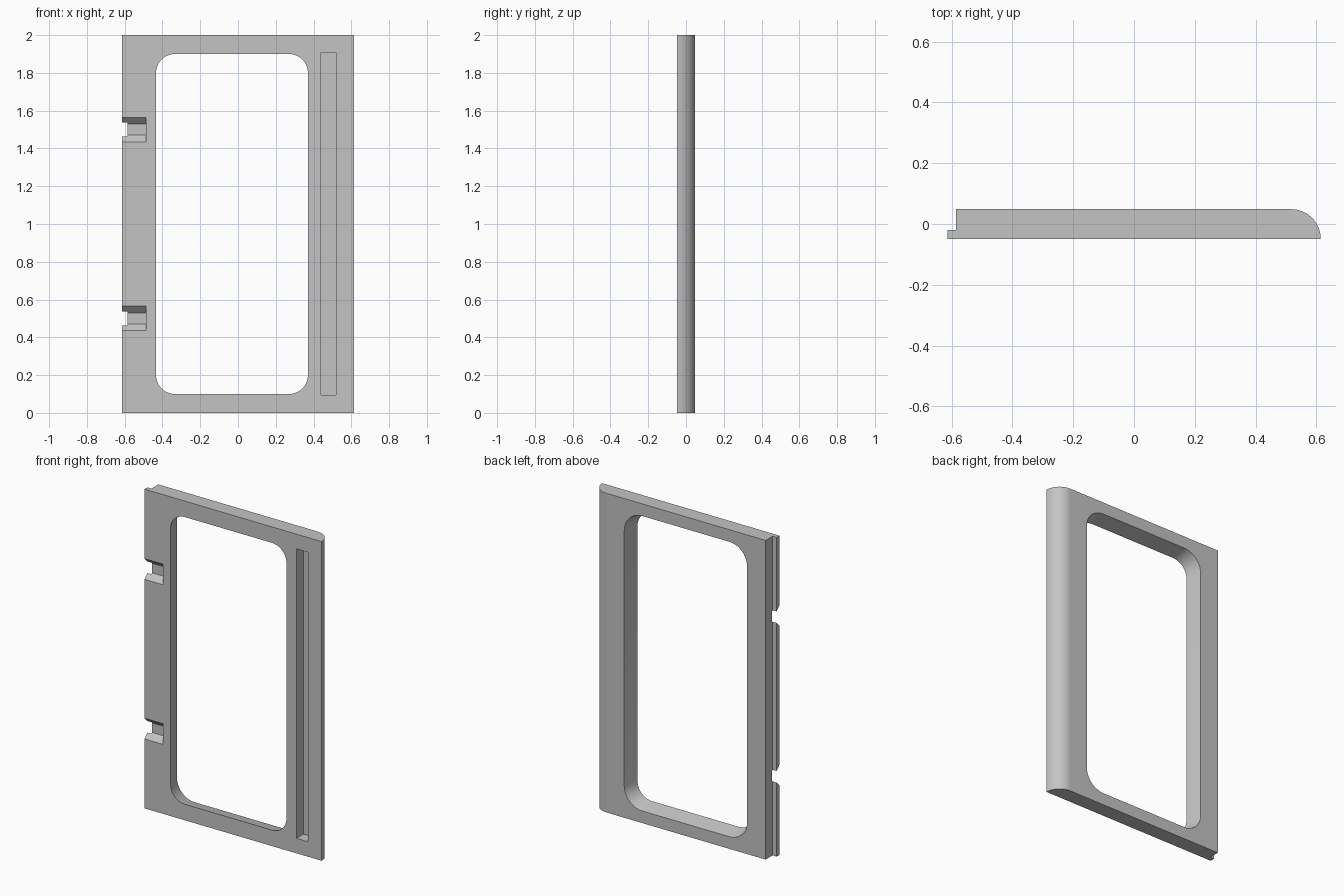
import bpy, bmesh, math
from mathutils import Vector

cube = bpy.data.objects.get("Cube")
if cube:
    bpy.data.objects.remove(cube, do_unlink=True)

HALF_T = 0.0487          # half thickness
LEFT, RIGHT = -0.614, 0.614
HEIGHT = 2.0

grey = bpy.data.materials.new("plain grey")
grey.use_nodes = True
grey.diffuse_color = (0.55, 0.55, 0.55, 1)
grey.node_tree.nodes["Principled BSDF"].inputs["Base Color"].default_value = (0.55, 0.55, 0.55, 1)


def loft(name, ring_a, ring_b):
    """Closed solid between two matching rings of points."""
    bm = bmesh.new()
    a = [bm.verts.new(p) for p in ring_a]
    b = [bm.verts.new(p) for p in ring_b]
    n = len(a)
    bm.faces.new(a)
    bm.faces.new(b[::-1])
    for i in range(n):
        j = (i + 1) % n
        bm.faces.new((a[i], b[i], b[j], a[j]))
    bmesh.ops.recalc_face_normals(bm, faces=bm.faces)
    mesh = bpy.data.meshes.new(name)
    bm.to_mesh(mesh)
    bm.free()
    mesh.materials.append(grey)
    obj = bpy.data.objects.new(name, mesh)
    bpy.context.collection.objects.link(obj)
    return obj


def rounded_ring(x0, x1, z0, z1, r, y, steps=10):
    """Rounded rectangle in the XZ plane at depth y."""
    corners = [(x1 - r, z1 - r), (x0 + r, z1 - r), (x0 + r, z0 + r), (x1 - r, z0 + r)]
    ring = []
    for k, (cx, cz) in enumerate(corners):
        for s in range(steps + 1):
            t = math.pi / 2 * (k + s / steps)
            ring.append(Vector((cx + r * math.cos(t), y, cz + r * math.sin(t))))
    return ring


def cut(target, cutter):
    cutter.hide_render = True
    mod = target.modifiers.new("cut", "BOOLEAN")
    mod.operation = "DIFFERENCE"
    mod.solver = "EXACT"
    mod.object = cutter
    bpy.context.view_layer.objects.active = target
    bpy.ops.object.modifier_apply(modifier=mod.name)
    bpy.data.objects.remove(cutter, do_unlink=True)


# Panel: stepped tongue on one edge, rounded back on the other
R = 2 * HALF_T
profile = [(LEFT, -HALF_T), (RIGHT, -HALF_T)]
for s in range(1, 17):
    t = math.pi / 2 * s / 16
    profile.append((RIGHT - R + R * math.cos(t), -HALF_T + R * math.sin(t)))
profile += [(-0.586, HALF_T), (-0.586, -0.02), (LEFT, -0.02)]
frame = loft("door_frame",
             [(x, y, 0) for x, y in profile],
             [(x, y, HEIGHT) for x, y in profile])

# Window opening, flaring wider toward the back
def opening_ring(y):
    f = 0.024 * (y + HALF_T) / (2 * HALF_T)
    return rounded_ring(-0.434 - f, 0.37 + f, 0.1 - f, 1.9 + f, 0.1 + f, y)

cut(frame, loft("opening_cutter", opening_ring(-0.1), opening_ring(0.1)))

# Long handle groove in the front
x0, x1, z0, z1 = 0.44, 0.52, 0.094, 1.908
groove = [(x0, z0), (x1, z0), (x1, z1), (x0, z1)]
cut(frame, loft("groove_cutter",
                [(x, -0.1, z) for x, z in groove],
                [(x, 0.021, z) for x, z in groove]))

# Hinge notches with sloped top and bottom
for z in (0.5, 1.5):
    floor_y, out = -HALF_T + 0.035, 0.05
    section = [(-HALF_T - out, 0.065 + out), (floor_y, 0.03),
               (floor_y, -0.03), (-HALF_T - out, -0.065 - out)]
    cut(frame, loft("notch_cutter",
                    [(LEFT - 0.1, y, z + dz) for y, dz in section],
                    [(-0.486, y, z + dz) for y, dz in section]))

# Smooth the curves, keep edges sharp
bpy.ops.object.select_all(action="DESELECT")
frame.select_set(True)
bpy.context.view_layer.objects.active = frame
bpy.ops.object.shade_smooth_by_angle(angle=math.radians(30))
